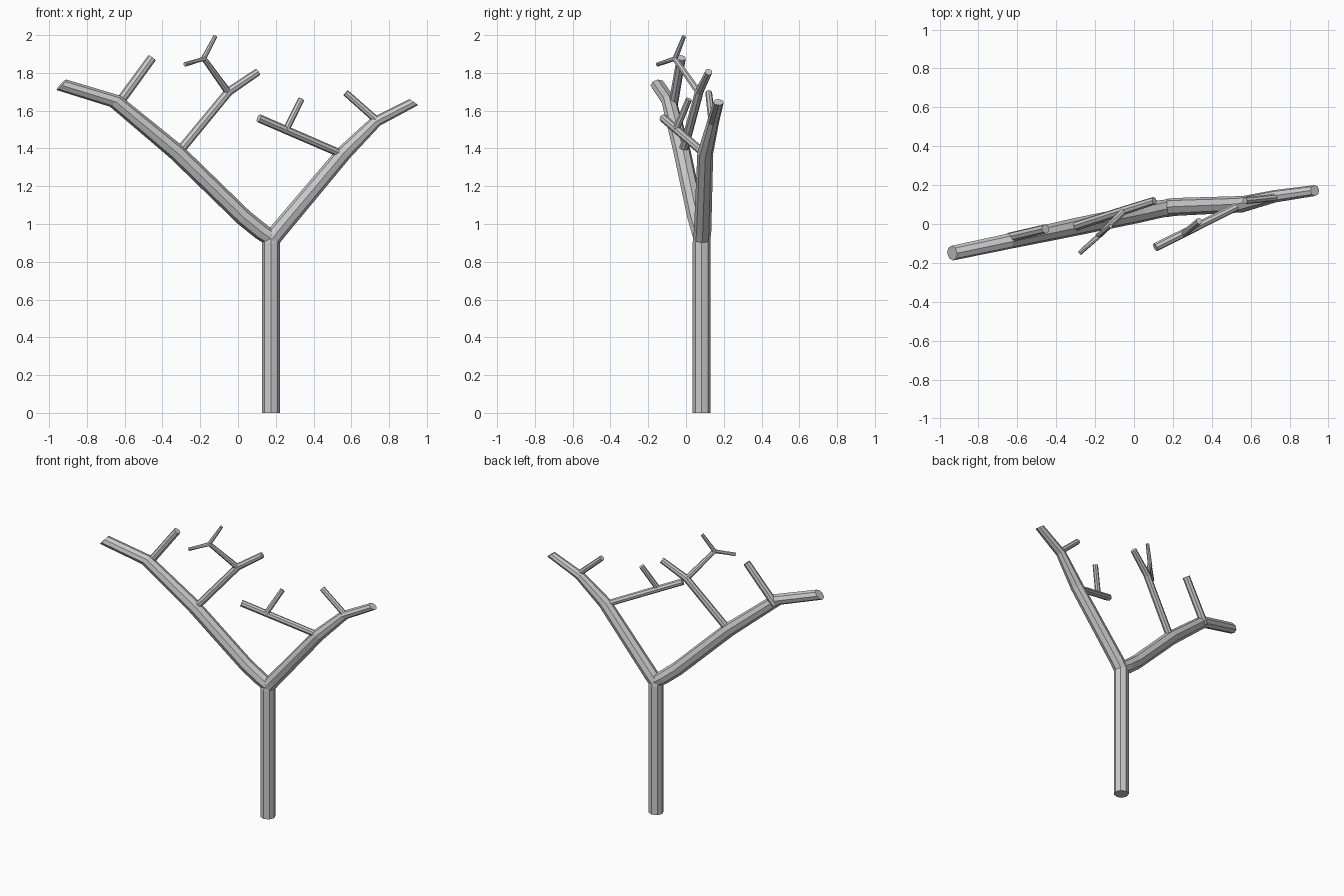
import bpy, bmesh, math
from mathutils import Vector

SIDES = 8


def branch(name, points, normal=None):
    """Tapered tube through (x, y, z, radius); a given normal keeps all rings parallel."""
    pos = [Vector(p[:3]) for p in points]
    bm = bmesh.new()
    rings = []
    for i, p in enumerate(points):
        if normal:
            n = Vector(normal).normalized()
        else:
            n = (pos[min(i + 1, len(pos) - 1)] - pos[max(i - 1, 0)]).normalized()
        # ring axes, one kept close to the depth direction
        v = (Vector((0, 1, 0)) - n * n.y).normalized()
        u = v.cross(n)
        ring = []
        for k in range(SIDES):
            a = 2 * math.pi * k / SIDES
            ring.append(bm.verts.new(pos[i] + (u * math.cos(a) + v * math.sin(a)) * p[3]))
        rings.append(ring)
    for lo, hi in zip(rings, rings[1:]):
        for k in range(SIDES):
            j = (k + 1) % SIDES
            bm.faces.new((lo[k], lo[j], hi[j], hi[k]))
    bm.faces.new(rings[0])
    bm.faces.new(rings[-1])
    bmesh.ops.recalc_face_normals(bm, faces=bm.faces)
    mesh = bpy.data.meshes.new(name)
    bm.to_mesh(mesh)
    bm.free()
    obj = bpy.data.objects.new(name, mesh)
    bpy.context.collection.objects.link(obj)
    return obj


# Trunk with a small rounded top inside the fork
branch("trunk", [(0.175, 0.083, 0, 0.048), (0.175, 0.083, 0.90, 0.048),
                 (0.175, 0.083, 0.945, 0.04)], (0, 0, 1))

# Two main limbs
branch("left_limb", [(0.175, 0.083, 0.925, 0.044), (0.125, 0.075, 0.958, 0.046),
                     (0.03, 0.053, 1.035, 0.046), (-0.325, -0.02, 1.38, 0.046),
                     (-0.65, -0.09, 1.65, 0.040), (-0.935, -0.15, 1.737, 0.038)],
       (-0.73, -0.15, 0.68))
branch("right_limb", [(0.175, 0.083, 0.915, 0.046), (0.215, 0.088, 0.965, 0.046),
                      (0.56, 0.102, 1.375, 0.042), (0.727, 0.143, 1.54, 0.032),
                      (0.93, 0.172, 1.645, 0.028)], (0.57, 0.06, 0.8))

# Branches and twigs on the left limb
branch("left_inner_branch", [(-0.31, -0.015, 1.385, 0.024), (-0.05, 0.07, 1.70, 0.023),
                             (0.105, 0.12, 1.805, 0.020)])
branch("left_outer_twig", [(-0.645, -0.07, 1.62, 0.025), (-0.455, -0.025, 1.88, 0.024)])
branch("top_twig", [(-0.05, 0.07, 1.695, 0.019), (-0.18, -0.06, 1.875, 0.015),
                    (-0.28, -0.15, 1.845, 0.012)])
branch("top_twig_tip", [(-0.185, -0.06, 1.87, 0.014), (-0.12, -0.01, 1.994, 0.011)])

# Branches and twigs on the right limb
branch("right_inner_branch", [(0.55, 0.10, 1.37, 0.021), (0.11, -0.12, 1.56, 0.022)])
branch("right_inner_twig", [(0.255, -0.052, 1.50, 0.018), (0.335, 0.015, 1.66, 0.017)])
branch("right_outer_twig", [(0.745, 0.138, 1.54, 0.019), (0.57, 0.12, 1.695, 0.018)])
